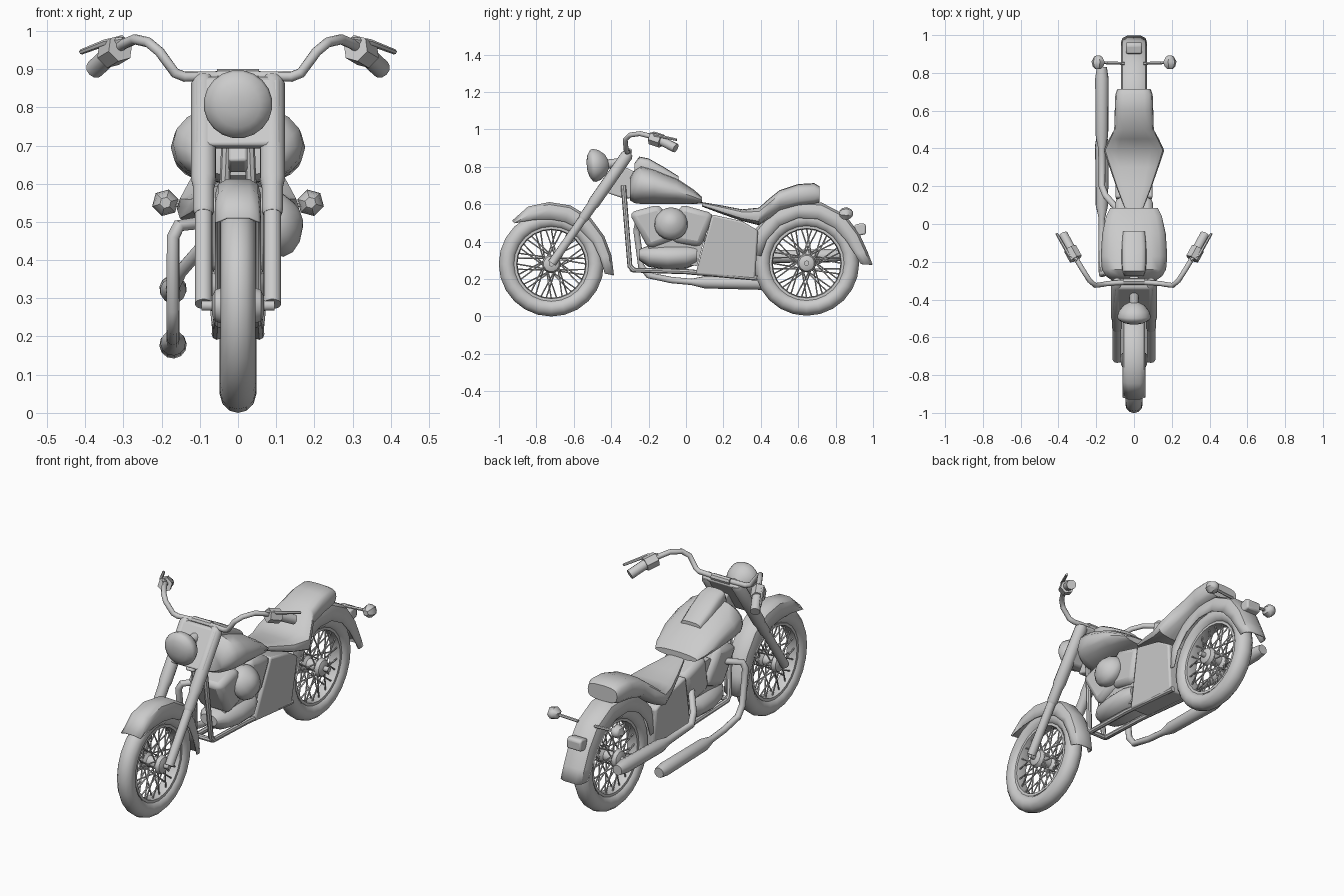
import bpy, bmesh
from math import sin, cos, pi, radians
from mathutils import Vector

if "Cube" in bpy.data.objects:
    bpy.data.objects.remove(bpy.data.objects["Cube"])


def finish(name, bm, mirror=False, bevel=0, solid=0):
    bmesh.ops.recalc_face_normals(bm, faces=bm.faces)
    me = bpy.data.meshes.new(name)
    bm.to_mesh(me)
    bm.free()
    me.shade_smooth()
    me.set_sharp_from_angle(angle=radians(42))
    ob = bpy.data.objects.new(name, me)
    bpy.context.collection.objects.link(ob)
    if solid:
        ob.modifiers.new("Solidify", 'SOLIDIFY').thickness = solid
    if bevel:
        m = ob.modifiers.new("Bevel", 'BEVEL')
        m.width, m.segments = bevel, 2
    if mirror:
        ob.modifiers.new("Mirror", 'MIRROR')
    return ob


def add_loft(bm, rings, closed=True, wrap=False):
    vs = [[bm.verts.new(p) for p in r] for r in rings]
    n = len(vs[0])
    for i in range(len(vs) if wrap else len(vs) - 1):
        a, b = vs[i], vs[(i + 1) % len(vs)]
        for j in range(n if closed else n - 1):
            k = (j + 1) % n
            bm.faces.new((a[j], a[k], b[k], b[j]))
    if closed and not wrap:
        bm.faces.new(vs[0])
        bm.faces.new(vs[-1])


def loft(name, rings, closed=True, wrap=False, **kw):
    bm = bmesh.new()
    add_loft(bm, rings, closed, wrap)
    return finish(name, bm, **kw)


def add_tube(bm, path, radii, n):
    pts = [Vector(p) for p in path]
    if not isinstance(radii, (list, tuple)):
        radii = [radii] * len(pts)
    rings, prev, nrm = [], None, None
    for i, p in enumerate(pts):
        t = ((pts[min(i + 1, len(pts) - 1)] - p).normalized()
             + (p - pts[max(i - 1, 0)]).normalized()).normalized()
        nrm = prev.rotation_difference(t) @ nrm if prev else t.orthogonal().normalized()
        prev, side = t, t.cross(nrm)
        rings.append([p + radii[i] * (cos(2 * pi * k / n) * nrm + sin(2 * pi * k / n) * side)
                      for k in range(n)])
    add_loft(bm, rings)


def tube(name, path, radii, n=12, **kw):
    bm = bmesh.new()
    add_tube(bm, path, radii, n)
    return finish(name, bm, **kw)


def prism(name, prof, half, low_half=None, **kw):
    """Side profile (y, z) made solid across x, optionally narrower at the bottom."""
    zs = [z for _, z in prof]
    lo, hi = min(zs), max(zs)
    low = half if low_half is None else low_half
    return loft(name, [[(s * (low + (half - low) * (z - lo) / (hi - lo)), y, z) for y, z in prof]
                       for s in (-1, 1)], **kw)


def body(name, sections, power=2.6, n=16):
    """Loft of superellipses: (y, half width, bottom, top)."""
    def sgn(c):
        return (abs(c) ** (2 / power)) * (1 if c > 0 else -1)
    return loft(name, [[(w * sgn(cos(2 * pi * k / n)), y,
                         (zb + zt) / 2 + (zt - zb) / 2 * sgn(sin(2 * pi * k / n)))
                        for k in range(n)] for y, w, zb, zt in sections])


def ring(name, cy, cz, prof, n=24):
    """Profile (x, radius) turned about the axle."""
    loft(name, [[(x, cy + r * cos(2 * pi * k / n), cz + r * sin(2 * pi * k / n))
                 for x, r in prof] for k in range(n)], wrap=True)


def wheel(tag, cy, cz, w):
    ring(tag + "_tyre", cy, cz, [(w * cos(2 * pi * k / 12), .236 + .045 * sin(2 * pi * k / 12))
                                 for k in range(12)])
    ring(tag + "_rim", cy, cz, [(-.03, .2), (-.03, .186), (0, .181), (.03, .186), (.03, .2)])
    tube(tag + "_hub", [(x, cy, cz) for x in (-.068, -.06, -.04, -.025, .025, .04, .06, .068)],
         [.025, .042, .05, .03, .03, .05, .042, .025])
    tube(tag + "_axle", [(-.095, cy, cz), (.095, cy, cz)], .014)
    bm = bmesh.new()
    for i in range(40):
        s, lean = (1 if i % 2 else -1), (1 if i % 4 < 2 else -1)
        a = 2 * pi * i / 40
        b = a + lean * .75
        add_tube(bm, [(s * .04, cy + .04 * cos(b), cz + .04 * sin(b)),
                      (s * .012, cy + .187 * cos(a), cz + .187 * sin(a))], .004, 5)
    finish(tag + "_spokes", bm)


def fender(name, cy, cz, w, arc):
    """Arched strip: (angle, outer radius, skirt radius)."""
    rings = []
    for deg, ro, ri in arc:
        a = radians(deg)
        half = [(w, ri), (w, max(ri, ro - .04)), (w * .87, ro - .013), (w * .5, ro)]
        prof = half + [(-x, r) for x, r in reversed(half)]
        rings.append([(x, cy + r * cos(a), cz + r * sin(a)) for x, r in prof])
    loft(name, rings, closed=False, solid=.006)


# wheels and fenders
wheel("front_wheel", -.72, .281, .046)
wheel("rear_wheel", .645, .285, .048)
fender("front_fender", -.72, .28, .06,
       [(132, .313, .295), (112, .332, .255), (92, .332, .24), (72, .33, .237), (50, .325, .24),
        (28, .32, .25), (8, .325, .262), (-10, .34, .29)])
fender("rear_fender", .64, .29, .07,
       [(172, .31, .24), (150, .325, .24), (125, .33, .24), (100, .33, .24), (75, .33, .24),
        (50, .33, .24), (28, .325, .245), (10, .335, .265), (-2, .358, .295)])

# front forks, fork cover and steering neck
def fork(z):
    return (.09, -.72 + (z - .28) * .695, z)
tube("fork_lower", [fork(.285), fork(.6)], .023, mirror=True)
tube("fork_upper", [fork(.52), fork(.53), fork(.59), fork(.61), fork(.86), fork(.875)],
     [.024, .028, .028, .033, .033, .025], mirror=True)
prism("fork_cover", [(-.465, .7), (-.34, .882), (-.285, .87), (-.4, .69)], .112, bevel=.012)
prism("steering_neck", [(-.42, .66), (-.33, .8), (-.2, .74), (-.2, .64), (-.33, .63)],
      .025, bevel=.008)

# headlight
tube("headlight", [(0, y, .81 + (y + .47) * .1) for y in (-.53, -.522, -.505, -.49, -.46, -.43, -.415, -.36)],
     [.025, .058, .085, .09, .08, .055, .025, .025], 20)

# handlebar, grips and levers
tube("handlebar", [(0, -.305, .882), (.14, -.315, .88), (.165, -.32, .89), (.205, -.325, .945),
                   (.235, -.3, .97), (.27, -.245, .978), (.3, -.195, .965), (.33, -.14, .945)],
     .0135, 10, mirror=True)
tube("handlebar_clamp", [(-.055, -.305, .882), (.055, -.305, .882)], .018, 8)
tube("grip", [(.325, -.148, .948), (.375, -.055, .9)], .025, mirror=True)
tube("control_box", [(.308, -.185, .955), (.338, -.13, .937)], .037, 6, mirror=True)
tube("lever", [(.3, -.19, .975), (.345, -.165, .97), (.41, -.05, .945)], [.01, .009, .007], 6, mirror=True)

# fuel tank with dash console, and seat
body("fuel_tank", [(-.3, .115, .62, .74), (-.275, .15, .605, .785), (-.24, .17, .6, .81),
                   (-.17, .176, .6, .79), (-.05, .168, .6, .74), (.04, .148, .6, .68),
                   (.085, .125, .605, .64)], 2.15, 18)
body("tank_console", [(-.275, .05, .75, .82), (-.25, .062, .75, .855), (-.2, .066, .74, .845),
                      (-.12, .066, .7, .8), (-.04, .06, .68, .75)], 3.5)
body("seat", [(.085, .05, .588, .612), (.2, .095, .545, .592), (.3, .13, .51, .573),
              (.39, .16, .488, .582), (.45, .132, .525, .635), (.5, .105, .565, .675),
              (.6, .102, .59, .708), (.685, .099, .6, .713), (.715, .088, .612, .695)], 3.2)

# engine: two cylinders, crankcase, air cleaner
prism("front_cylinder", [(-.305, .555), (-.14, .6), (-.04, .42), (-.2, .36)], .105, .09, bevel=.03)
prism("rear_cylinder", [(-.03, .6), (.15, .55), (.08, .37), (-.08, .4)], .105, .09, bevel=.03)
prism("engine_core", [(-.2, .3), (-.2, .42), (-.1, .55), (0, .55), (.1, .42), (.06, .27)], .075, .055)
body("crankcase", [(-.25, .05, .3, .36), (-.2, .085, .265, .38), (-.1, .105, .25, .385),
                   (0, .105, .255, .385), (.06, .075, .28, .38)], 2.1)
tube("air_cleaner", [(x, -.08, .49 + (x - .08) * .35) for x in (.06, .09, .115, .14, .158, .165)],
     [.07, .09, .086, .066, .035, .015], 18)

# side panels and frame tubes
prism("side_box", [(.14, .545), (.3, .51), (.385, .46), (.37, .2), (.05, .225)], .1, .066, bevel=.01)
tube("frame_tube", [(.03, -.335, .7), (.048, -.3, .27), (.05, -.28, .248), (.052, 0, .24), (.055, .38, .205)],
     .014, 8, mirror=True)
tube("frame_crossbar", [(-.05, -.29, .25), (.05, -.29, .25)], .013, 8)

# exhausts, both on the left side
tube("front_exhaust", [(-.08, -.2, .5), (-.155, -.26, .49), (-.17, -.265, .46), (-.17, -.24, .27),
                       (-.17, -.2, .22), (-.17, -.08, .195), (-.17, .03, .185), (-.17, .1, .183),
                       (-.17, .42, .178), (-.17, .475, .176)],
     [.017] * 7 + [.033, .036, .027])
tube("rear_exhaust", [(-.08, .07, .45), (-.15, .15, .37), (-.17, .2, .33), (-.17, .4, .32),
                      (-.17, .47, .32), (-.17, .77, .325), (-.17, .83, .325)],
     [.017, .017, .018, .02, .034, .036, .027])

# turn signals and tail light
tube("signal_stem", [(.05, .85, .54), (.19, .855, .548)], .008, 6, mirror=True)
tube("signal_lamp", [(.19, y, .55) for y in (.82, .835, .86, .885, .892)],
     [.015, .03, .036, .022, .01], 6, mirror=True)
prism("tail_light", [(.9, .49), (.945, .5), (.962, .49), (.962, .44), (.91, .43)], .042, bevel=.008)
